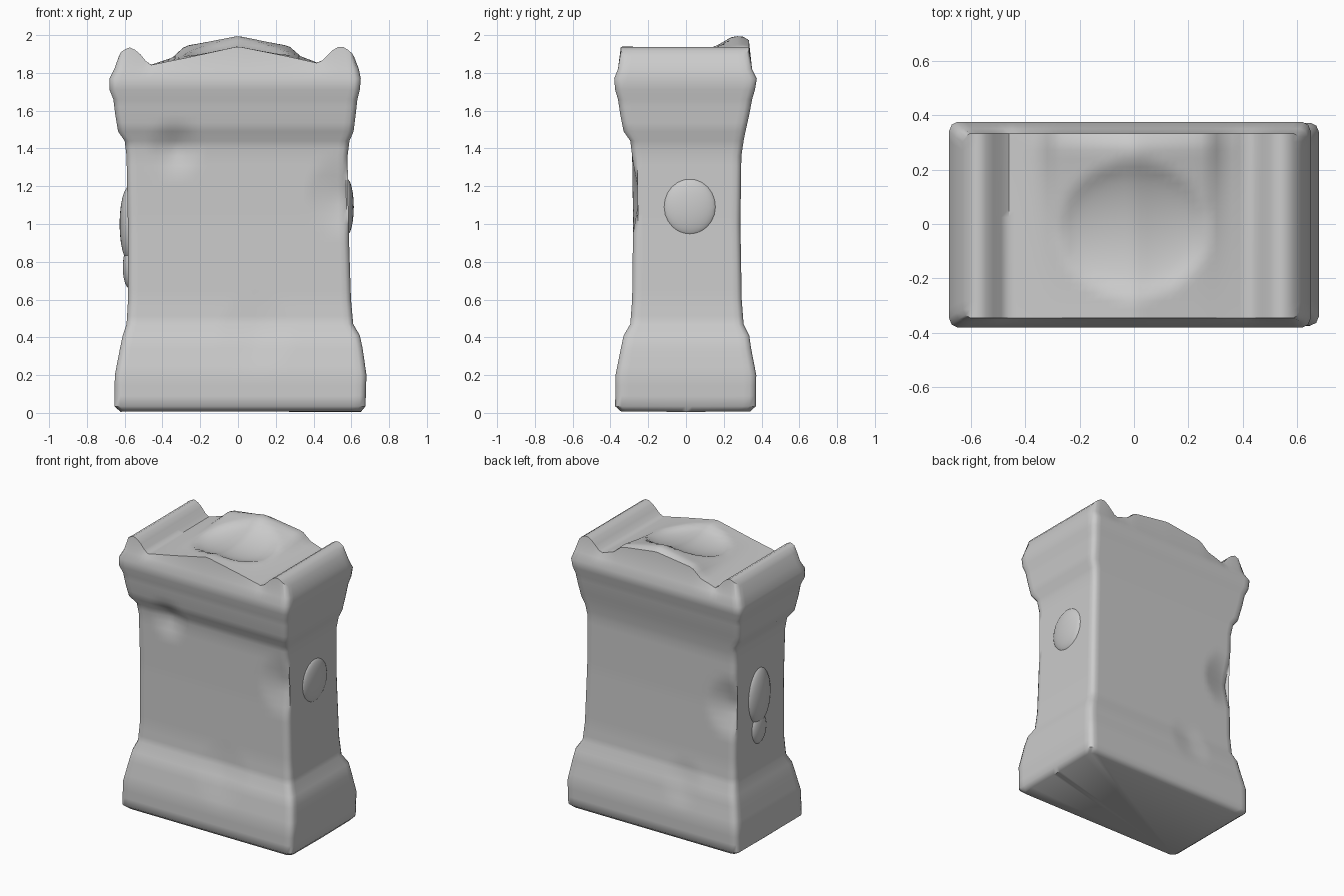
import bpy, bmesh, math

if "Cube" in bpy.data.objects:
    bpy.data.objects.remove(bpy.data.objects["Cube"])

# Moulded profile rows: z, left x, right x, front y, back y
ROWS = [
    (0.01, -.62, .65, -.345, .34), (.035, -.655, .675, -.375, .37),
    (.20, -.652, .68, -.373, .372), (.34, -.625, .66, -.345, .345),
    (.41, -.61, .645, -.33, .335), (.47, -.59, .61, -.295, .305),
    (.60, -.582, .598, -.285, .295), (1.0, -.583, .585, -.28, .288),
    (1.36, -.59, .58, -.285, .293), (1.44, -.60, .59, -.295, .305),
    (1.49, -.635, .612, -.33, .315), (1.58, -.65, .623, -.348, .335),
    (1.66, -.66, .632, -.36, .35), (1.71, -.68, .645, -.375, .365),
    (1.77, -.68, .65, -.38, .375), (1.82, -.655, .64, -.36, .35),
]
TOP = (0, -.63, .615, -.345, .333)

# Crown outlines across x, at the front and at the back
BOLSTER_L = [(-.64, 1.87), (-.62, 1.91), (-.58, 1.938), (-.53, 1.915), (-.47, 1.84)]
BOLSTER_R = [(.43, 1.85), (.48, 1.90), (.52, 1.937), (.56, 1.937), (.60, 1.91), (.63, 1.86)]
FRONT = BOLSTER_L + [(-.25, 1.885), (0, 1.94), (.25, 1.89)] + BOLSTER_R
BACK = BOLSTER_L + [(-.35, 1.88), (-.28, 1.945), (0, 2.0), (.27, 1.945), (.33, 1.89)] + BOLSTER_R

# Worn hollows in the front and back: x, z, radius, depth, face sign
DENTS = [(-.33, 1.40, .14, .035, -1), (.56, 1.15, .2, .035, -1),
         (.1, .42, .2, .012, -1), (-.56, 1.0, .2, .05, 1), (-.2, .4, .15, .015, 1)]
NX, NY = 44, 22


def curve(points, x):
    if x <= points[0][0]:
        return points[0][1]
    for (a, za), (b, zb) in zip(points, points[1:]):
        if x <= b:
            return za + (zb - za) * (x - a) / (b - a)
    return points[-1][1]


def crown_height(x, y):
    t = min(1, max(0, (y + .345) / .64)) ** 2
    z = curve(FRONT, x) * (1 - t) + curve(BACK, x) * t
    r = math.hypot(x, (y + .02) / .9) / .27
    if r < 1:
        z -= .055 * (1 - r * r) ** .7
    return z - max(0, y - .29) * .6 * max(0, 1 - abs(x) / .4)


def place(i, j, row):
    _, xl, xr, yf, yb = row
    x, y = xl + (xr - xl) * i / NX, yf + (yb - yf) * j / NY
    if i in (0, NX) and j in (0, NY):
        x -= math.copysign(.01, x)
        y -= math.copysign(.01, y)
    return x, y


def fine_rows():
    out = []
    for a, b in zip(ROWS, ROWS[1:]):
        n = max(1, round((b[0] - a[0]) / .05))
        out += [tuple(p + (q - p) * k / n for p, q in zip(a, b)) for k in range(n)]
    return out + [ROWS[-1]]


def smooth(obj, angle):
    bpy.ops.object.select_all(action='DESELECT')
    obj.select_set(True)
    bpy.context.view_layer.objects.active = obj
    bpy.ops.object.shade_smooth_by_angle(angle=math.radians(angle))


# Altar block: stacked rings, flat underside, sculpted crown
bm = bmesh.new()
loop = ([(i, 0) for i in range(NX)] + [(NX, j) for j in range(NY)] +
        [(i, NY) for i in range(NX, 0, -1)] + [(0, j) for j in range(NY, 0, -1)])
rings = []
for row in fine_rows():
    ring = []
    for i, j in loop:
        x, y = place(i, j, row)
        z = row[0]
        for dx, dz, rad, depth, sign in DENTS:
            d = math.hypot(x - dx, z - dz) / rad
            if d < 1 and j == (0 if sign < 0 else NY):
                y -= sign * depth * (1 - d)
        ring.append(bm.verts.new((x, y, z)))
    rings.append(ring)
crown = {}
for i in range(NX + 1):
    for j in range(NY + 1):
        x, y = place(i, j, TOP)
        crown[i, j] = bm.verts.new((x, y, crown_height(x, y)))
rings.append([crown[k] for k in loop])
n = len(loop)
for lo, hi in zip(rings, rings[1:]):
    for k in range(n):
        bm.faces.new((lo[k], lo[(k + 1) % n], hi[(k + 1) % n], hi[k]))
for i in range(NX):
    for j in range(NY):
        bm.faces.new((crown[i, j], crown[i + 1, j], crown[i + 1, j + 1], crown[i, j + 1]))
bm.faces.new(rings[0][::-1])
for v in rings[0]:
    v.co.z = 0.005 + .01 * abs(v.co.y)
bmesh.ops.recalc_face_normals(bm, faces=bm.faces)
mesh = bpy.data.meshes.new("altar_block")
bm.to_mesh(mesh)
bm.free()
altar = bpy.data.objects.new("altar_block", mesh)
bpy.context.collection.objects.link(altar)
smooth(altar, 50)


# Worn reliefs on the two sides: dish on the right, jug on the left
def relief(name, loc, scale):
    bpy.ops.mesh.primitive_uv_sphere_add(segments=24, ring_count=12, location=loc)
    obj = bpy.context.object
    obj.name = name
    obj.scale = scale
    smooth(obj, 60)


relief("side_dish", (.575, .02, 1.09), (.038, .14, .15))
relief("jug_body", (-.575, .02, 1.0), (.052, .12, .2))
relief("jug_foot", (-.575, .02, .77), (.035, .08, .11))
